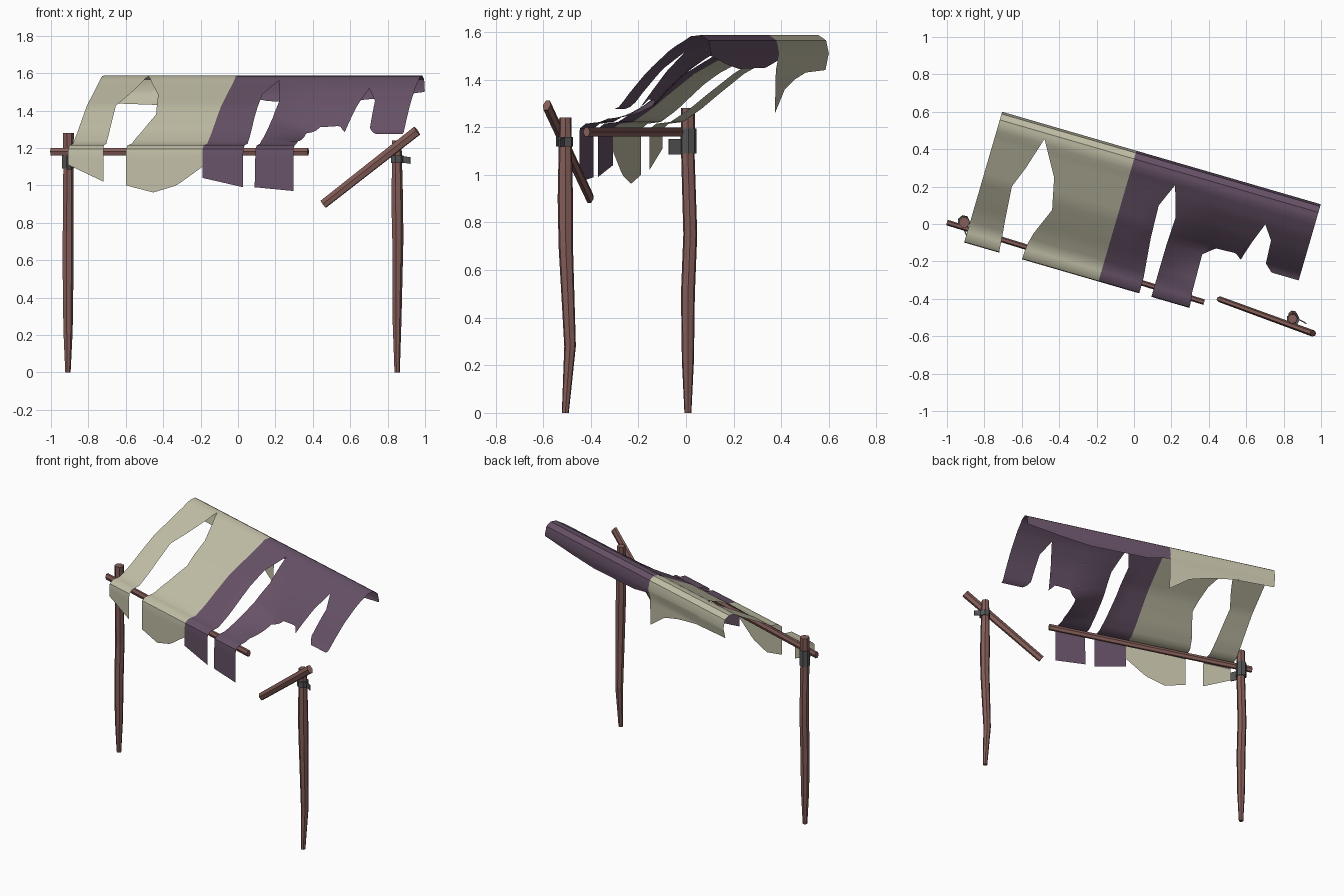
import bpy, bmesh, math
from mathutils import Vector

if "Cube" in bpy.data.objects:
    bpy.data.objects.remove(bpy.data.objects["Cube"])


def mat(name, rgb):
    m = bpy.data.materials.new(name)
    m.diffuse_color = (*rgb, 1)
    m.use_nodes = True
    m.node_tree.nodes["Principled BSDF"].inputs["Base Color"].default_value = m.diffuse_color
    return m


CREAM = mat("cream cloth", (0.54, 0.52, 0.385))
PURPLE = mat("purple cloth", (0.135, 0.085, 0.135))
WOOD = mat("red brown wood", (0.235, 0.112, 0.10))
GREY = mat("grey strap", (0.09, 0.09, 0.09))


def finish(name, bm, material, smooth=False):
    me = bpy.data.meshes.new(name)
    bm.to_mesh(me)
    bm.free()
    me.materials.append(material)
    if smooth:
        for p in me.polygons:
            p.use_smooth = True
        me.set_sharp_from_angle(angle=math.radians(40))
    ob = bpy.data.objects.new(name, me)
    bpy.context.collection.objects.link(ob)
    return ob


# ---- torn cloth: flat pattern (u along the ridge, s down the slope) draped on a profile
ORIGIN = Vector((-0.705, 0.60, 0))
ALONG = Vector((0.968, -0.281, 0))
DOWN = Vector((-0.279, -0.96, 0))
PROFILE = [(-.35, .02, 1.19), (-.1, .015, 1.44), (-.03, 0, 1.51), (0, .012, 1.565),
           (.04, .045, 1.587), (.09, .09, 1.582), (.13, .13, 1.555), (.25, .25, 1.49),
           (.37, .37, 1.425), (.48, .48, 1.34), (.56, .56, 1.275), (.64, .64, 1.222),
           (.70, .70, 1.215), (.725, .725, 1.195), (.75, .728, 1.17), (1.1, .728, .82)]


def lerp_table(table, x):
    for a, b in zip(table, table[1:]):
        if x <= b[0]:
            break
    t = (x - a[0]) / (b[0] - a[0])
    return [p + (q - p) * t for p, q in zip(a[1:], b[1:])]


def drape(u, s):
    d, z = lerp_table(PROFILE, s)
    k = min(max((u - .85) / 0.45, 0), 1)          # torn end sags
    sag = lerp_table([(-1, 0), (.17, 0), (.28, .04), (.40, .115), (.48, .09), (.62, 0), (2, 0)], s)[0]
    return ORIGIN + ALONG * u + DOWN * d + Vector((0, 0, z - k * k * (3 - 2 * k) * sag))


def resample(row, n):
    u0, u1 = row[0][0], row[-1][0]
    us = [u0 + (u1 - u0) * i / n for i in range(n + 1)]
    return [(u, lerp_table(row, u)[0]) for u in us]


def cloth_piece(bm, rows, n=14):
    rows = [resample(r, n) for r in rows]
    fine = [rows[0]]
    for a, b in zip(rows, rows[1:]):
        steps = max(1, math.ceil(max(abs(q[1] - p[1]) for p, q in zip(a, b)) / 0.035))
        for k in range(1, steps + 1):
            t = k / steps
            fine.append([(p[0] + (q[0] - p[0]) * t, p[1] + (q[1] - p[1]) * t)
                         for p, q in zip(a, b)])
    grid = [[bm.verts.new(drape(u, s)) for u, s in r] for r in fine]
    for a, b in zip(grid, grid[1:]):
        for i in range(n):
            bm.faces.new((a[i], b[i], b[i + 1], a[i + 1]))


def top(u0, u1, apex, edge):
    """Rows from the ragged back edge, over the ridge, to where the tear starts."""
    mid = [p for p in edge if u0 < p[0] < u1]
    back = [(u0, lerp_table(edge, u0)[0])] + mid + [(u1, lerp_table(edge, u1)[0])]
    return [back] + [span(s, u0, u1) for s in (-.03, 0, .04, .09, apex) if s <= apex]


def span(s, u0, u1):
    return [(u0, s), (u1, s)]


cream_back = [(0, -.1), (.29, -.11), (.46, -.14), (.6, -.18), (.74, -.28)]
purple_back = [(.74, -.06), (.9, -.09), (1.3, -.095), (1.5, -.075), (1.76, -.04)]

# cream half: narrow left strip and wide strip
bm = bmesh.new()
cloth_piece(bm, top(0, .256, .076, cream_back) + [
    span(.253, 0, .204), span(.37, 0, .16), span(.554, 0, .176), span(.64, 0, .185),
    span(.70, 0, .19), span(.725, 0, .193), span(.75, 0, .195), [(0, .81), (.195, .90)]])
cloth_piece(bm, top(.256, .742, .076, cream_back) + [
    span(.26, .362, .742), span(.43, .40, .742), span(.578, .34, .742), span(.64, .325, .742),
    span(.70, .32, .742), span(.725, .32, .742), span(.75, .32, .742),
    [(.32, .92), (.47, .958), (.6, .92), (.742, .82)]])
finish("cream_awning_cloth", bm, CREAM, True)

# purple half: two hanging strips, a torn middle and a torn end flap
bm = bmesh.new()
cloth_piece(bm, top(.742, .99, .118, purple_back) + [
    span(.248, .742, .936), span(.428, .742, .944), span(.64, .742, .966),
    span(.70, .742, .967), span(.725, .742, .967), span(.75, .742, .967),
    [(.742, .88), (.967, .93)]])
cloth_piece(bm, top(.99, 1.23, .118, purple_back) + [
    span(.289, 1.04, 1.23), span(.434, 1.034, 1.23), span(.64, 1.034, 1.235),
    span(.70, 1.034, 1.243), span(.725, 1.034, 1.244), span(.75, 1.034, 1.244),
    [(1.03, .93), (1.244, .95)]])
cloth_piece(bm, top(1.23, 1.507, .186, purple_back) + [
    [(1.23, .434), (1.29, .383), (1.4, .378), (1.435, .405), (1.45, .34)]])
cloth_piece(bm, top(1.507, 1.76, .186, purple_back) + [
    span(.26, 1.56, 1.76), span(.386, 1.568, 1.76), [(1.61, .424), (1.76, .424)]])
finish("purple_awning_cloth", bm, PURPLE, True)


# ---- wooden poles: (x, y, z, radius) stations, optionally flattened sideways
def pole(name, stations, sides=7, flat=1.0, material=WOOD):
    bm = bmesh.new()
    pts = [Vector(s[:3]) for s in stations]
    axis = (pts[-1] - pts[0]).normalized()
    side = axis.cross(Vector((0, 0, 1)))
    side = side.normalized() if abs(axis.z) < 0.95 else Vector((1, 0, 0))
    up = side.cross(axis).normalized()
    rings = []
    for p, s in zip(pts, stations):
        rings.append([bm.verts.new(p + (side * math.cos(a) * flat + up * math.sin(a)) * s[3])
                      for a in (2 * math.pi * i / sides for i in range(sides))])
    for a, b in zip(rings, rings[1:]):
        for i in range(sides):
            j = (i + 1) % sides
            bm.faces.new((a[i], a[j], b[j], b[i]))
    bm.faces.new(rings[0])
    bm.faces.new(rings[-1])
    bmesh.ops.recalc_face_normals(bm, faces=bm.faces)
    return finish(name, bm, material)


pole("left_post", [(-.91, .008, 0, .015), (-.91, .008, .22, .026), (-.91, .008, .5, .03),
                   (-.91, .018, .75, .03), (-.908, .008, 1.08, .029), (-.908, .008, 1.28, .03)])
pole("right_post", [(.85, -.507, 0, .015), (.849, -.487, .28, .025), (.853, -.505, .7, .031),
                    (.85, -.507, .9, .033), (.848, -.507, 1.24, .026)])
pole("front_bar", [(-1.0, .008, 1.18, .023), (.375, -.418, 1.18, .023)], 6, .65)
pole("broken_bar", [(.457, -.402, .90, .026), (.957, -.585, 1.292, .029)], 6, .6)


# ---- grey straps: bands round the posts with loose flaps
def flap(name, p, q, z0, z1, drop=0.0):
    bm = bmesh.new()
    p, q = Vector((*p, 0)), Vector((*q, 0))
    off = (q - p).cross(Vector((0, 0, 1))).normalized() * .003
    v = [bm.verts.new(b + o + Vector((0, 0, z - (drop if b is q else 0))))
         for o in (off, -off) for b, z in ((p, z0), (q, z0), (q, z1), (p, z1))]
    for f in ((0, 1, 2, 3), (7, 6, 5, 4), (0, 4, 5, 1), (1, 5, 6, 2), (2, 6, 7, 3), (3, 7, 4, 0)):
        bm.faces.new([v[i] for i in f])
    return finish(name, bm, GREY)


pole("left_strap", [(-.91, .01, 1.09, .034), (-.91, .01, 1.195, .034)], 7, 1, GREY)
flap("left_strap_flap", (-.915, -.015), (-.89, -.072), 1.085, 1.15)
pole("right_strap", [(.85, -.51, 1.12, .036), (.85, -.51, 1.16, .036)], 7, 1, GREY)
flap("right_strap_flap", (.86, -.50), (.922, -.532), 1.125, 1.16, .01)
